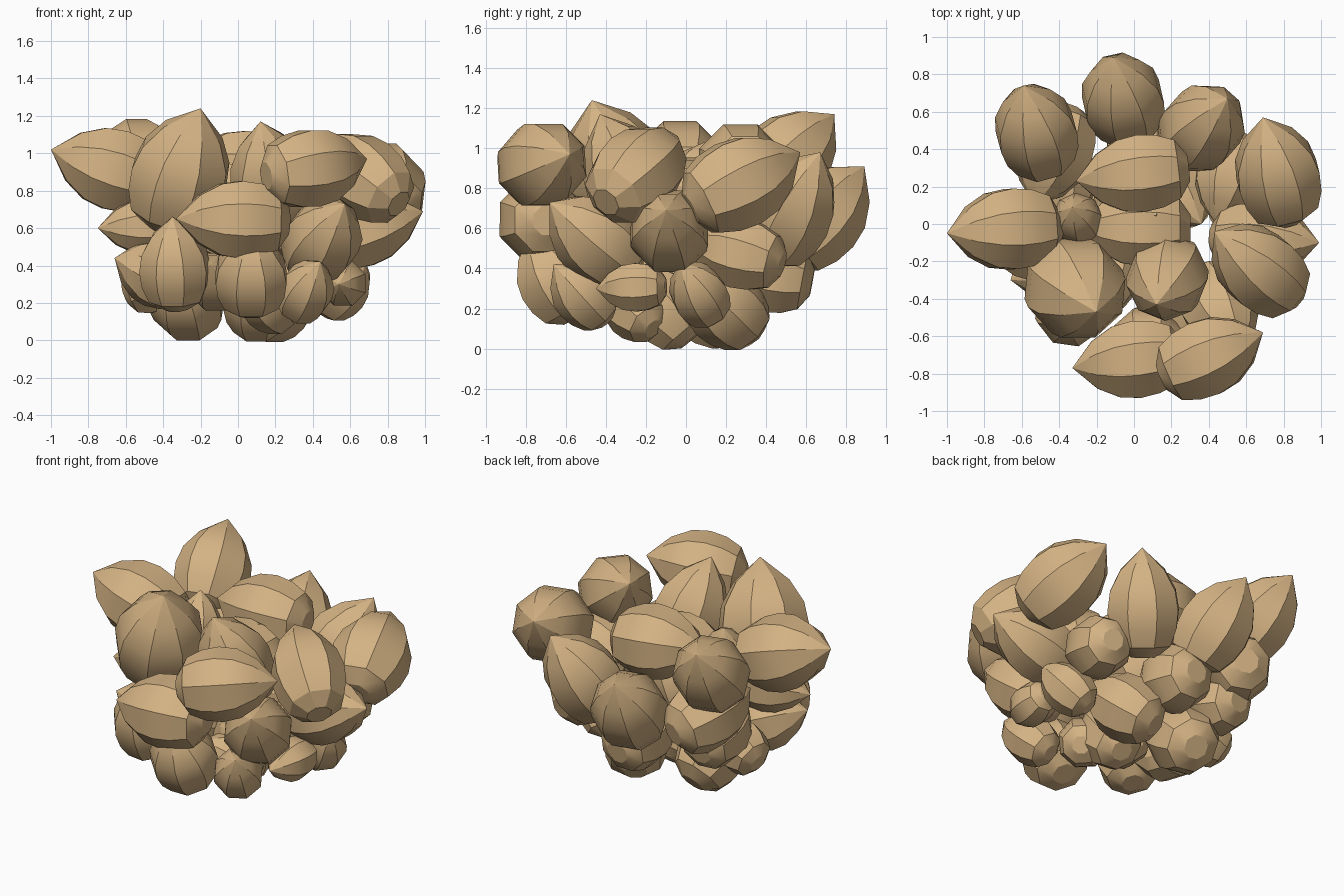
import bpy, bmesh
from math import pi, cos, sin, radians
from mathutils import Vector

mat = bpy.data.materials.new("tan")
mat.diffuse_color = (0.66, 0.45, 0.23, 1)

SIDES = 8
# position along the bud, relative radius (blunt base to pointed tip)
PROFILE = [(0, .35), (.10, .76), (.26, .94), (.43, 1), (.61, .92), (.80, .62)]


def bud(name, base, tip, fat=.37):
    base, tip = Vector(base), Vector(tip)
    axis = tip - base
    length = axis.length
    rot = axis.to_track_quat('Z', 'Y')
    bm = bmesh.new()
    rings = []
    for t, r in PROFILE:
        rings.append([bm.verts.new(base + rot @ Vector((
            cos(2 * pi * (k + .5) / SIDES) * r * fat * length,
            sin(2 * pi * (k + .5) / SIDES) * r * fat * length,
            t * length))) for k in range(SIDES)])
    top = bm.verts.new(tip)
    bm.faces.new(rings[0][::-1])
    for k in range(SIDES):
        n = (k + 1) % SIDES
        for a, b in zip(rings, rings[1:]):
            bm.faces.new((a[k], a[n], b[n], b[k]))
        bm.faces.new((rings[-1][k], rings[-1][n], top))
    me = bpy.data.meshes.new(name)
    bm.to_mesh(me)
    bm.free()
    me.materials.append(mat)
    ob = bpy.data.objects.new(name, me)
    bpy.context.collection.objects.link(ob)
    ob.select_set(True)
    bpy.context.view_layer.objects.active = ob


# Large buds of the crown: base point, tip point, optional fatness
upper = [
    ((-.40, -.01, .83), (-1.0, -.05, 1.02)),   # left
    ((-.40, -.25, .60), (-.20, -.47, 1.24), .39),  # front left
    ((.15, -.82, .88), (.69, -.58, .97)),      # front right
    ((.86, -.40, .73), (.43, -.04, 1.06), .34),  # right
    ((.83, .02, .70), (.69, .57, .98), .375),  # right back
    ((.26, .40, .45), (.50, .67, .98), .35),   # back right
    ((.29, .30, .90), (-.31, .23, .93)),       # centre
    ((.22, -.18, .60), (.12, -.43, 1.17), .35),  # centre front
    ((-.47, .30, .76), (-.59, .74, 1.17)),     # left back
    ((-.02, .49, .45), (-.11, .89, .91)),      # back
    ((-.28, -.02, .68), (-.33, .09, 1.03)),    # small centre
]
# Buds around the waist
middle = [
    ((.27, -.69, .64), (-.33, -.77, .65)),     # front
    ((.42, -.07, .51), (.99, -.10, .69), .35),  # right
    ((.36, -.26, .39), (.57, -.68, .73), .36),  # front right
    ((.56, .48, .42), (.44, .00, .55)),        # right back
    ((.30, -.02, .74), (-.30, -.02, .76)),     # core
    ((-.33, -.40, .17), (-.35, -.54, .66), .385),  # front left
    ((.07, -.55, .15), (.07, -.78, .58), .42),  # lower front
    ((-.26, -.12, .62), (-.75, -.20, .60), .33),  # left
    ((-.34, .62, .55), (-.53, .10, .70), .38),  # left back
    ((-.10, .10, .40), (.12, .05, .95)),       # inner
]
# Small buds underneath
lower = [
    ((.30, -.40, .14), (.44, -.66, .42)),
    ((.46, .14, .15), (.68, -.03, .43)),
    ((.58, -.10, .31), (.54, -.45, .30)),
    ((.05, .63, .33), (.04, .15, .42), .42),
    ((-.24, .28, .08), (-.32, -.12, .42), .40),
    ((.12, .34, .07), (.36, .00, .40), .38),
    ((.11, .02, .04), (.08, -.30, .42)),
    ((.27, -.16, .10), (.02, -.40, .34)),
    ((-.24, -.16, .28), (-.66, -.30, .44), .40),
    ((-.60, .12, .24), (-.25, .05, .38), .42),
    ((-.42, .46, .38), (-.36, -.05, .52)),
    ((-.10, -.10, .25), (-.15, -.50, .40)),
]
for group, label in ((upper, "upper_bud"), (middle, "middle_bud"), (lower, "lower_bud")):
    for i, spec in enumerate(group):
        bud(f"{label}_{i + 1}", *spec)

bpy.ops.object.shade_smooth_by_angle(angle=radians(27))
